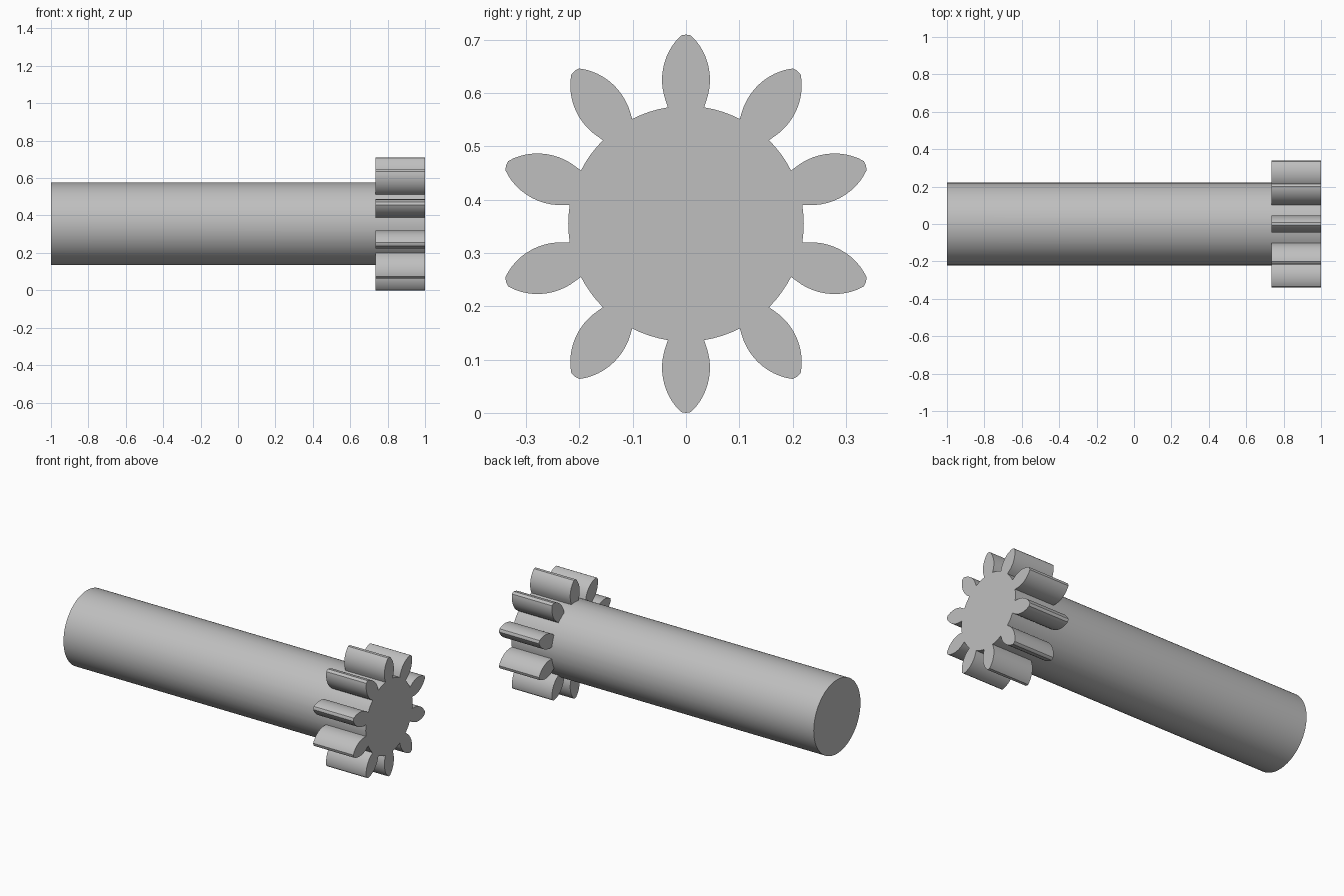
import bpy, bmesh, math

if "Cube" in bpy.data.objects:
    bpy.data.objects.remove(bpy.data.objects["Cube"])

TEETH, CZ = 10, 0.355
R_SHAFT, R_TIP = 0.221, 0.355
X_END, X_GEAR, X_TIP = -1.0, 0.735, 1.0
FLANK_R, FLANK_MID, HALF_W = 0.116, 0.27, 0.045   # arc that shapes each tooth flank
BASE_W, TIP_W = 0.034, 0.009

grey = bpy.data.materials.new("steel grey")
grey.diffuse_color = (0.52, 0.52, 0.52, 1)
grey.use_nodes = True
grey.node_tree.nodes["Principled BSDF"].inputs["Base Color"].default_value = grey.diffuse_color


def flank(steps=12):
    """Radial distance and half width along a tooth side, root to tip."""
    r0 = math.sqrt(R_SHAFT ** 2 - BASE_W ** 2)
    a0 = math.asin((r0 - FLANK_MID) / FLANK_R)
    a1 = math.asin((0.3535 - FLANK_MID) / FLANK_R)
    pts = [(r0, BASE_W)]
    for i in range(1, steps + 1):
        a = a0 + (a1 - a0) * i / steps
        pts.append((FLANK_MID + FLANK_R * math.sin(a),
                    HALF_W - FLANK_R * (1 - math.cos(a))))
    pts[-1] = (pts[-1][0], TIP_W)
    return pts


bm = bmesh.new()


def vert(x, angle, r, w=0.0):
    # angle runs from straight up towards +y; w is the sideways offset
    s, c = math.sin(angle), math.cos(angle)
    return bm.verts.new((x, r * s + w * c, CZ + r * c - w * s))


side = flank()
tooth = [(r, -w) for r, w in side] + [(R_TIP, 0)] + [(r, w) for r, w in reversed(side)]
half = math.asin(BASE_W / R_SHAFT)
pitch = 2 * math.pi / TEETH

front, back, shaft = [], [], []      # pinion face, pinion back, shaft outline
for k in range(TEETH):
    a = k * pitch
    f = [vert(X_TIP, a, r, w) for r, w in tooth]
    b = [vert(X_GEAR, a, r, w) for r, w in tooth]
    # shaft arc hidden under the tooth
    under = [vert(X_GEAR, a - half + 2 * half * i / 4, R_SHAFT) for i in range(1, 4)]
    bm.faces.new(b + under[::-1])    # rear face of the tooth
    # root arc between this tooth and the next
    gap = [a + half + (pitch - 2 * half) * i / 4 for i in range(1, 4)]
    fg = [vert(X_TIP, g, R_SHAFT) for g in gap]
    bg = [vert(X_GEAR, g, R_SHAFT) for g in gap]
    front += f + fg
    back += b + bg
    shaft += [b[0]] + under + [b[-1]] + bg


def bridge(p, q):
    for i in range(len(p)):
        j = (i + 1) % len(p)
        bm.faces.new((p[i], p[j], q[j], q[i]))


# toothed pinion wall and face
bridge(front, back)
bm.faces.new(front)
# plain shaft wall and end cap
end = [bm.verts.new((X_END, v.co.y, v.co.z)) for v in shaft]
bridge(shaft, end)
bm.faces.new(end)

bmesh.ops.recalc_face_normals(bm, faces=bm.faces[:])
mesh = bpy.data.meshes.new("pinion_shaft")
bm.to_mesh(mesh)
bm.free()
mesh.materials.append(grey)
obj = bpy.data.objects.new("pinion_shaft", mesh)
bpy.context.collection.objects.link(obj)
bpy.context.view_layer.objects.active = obj
obj.select_set(True)
bpy.ops.object.shade_smooth_by_angle(angle=math.radians(25))
